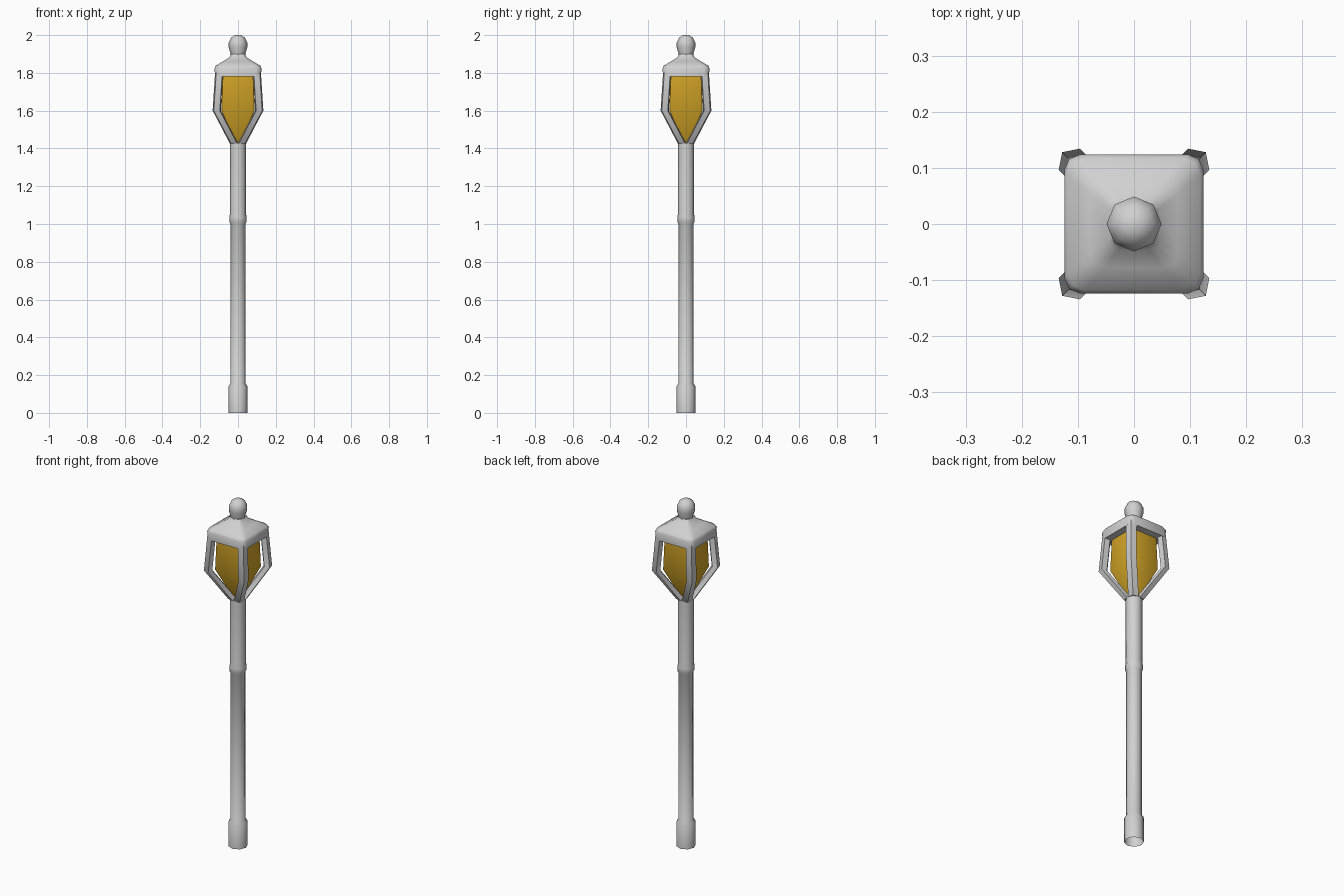
import bpy, bmesh
from math import cos, sin, pi, sqrt, radians

cube = bpy.data.objects.get("Cube")
if cube:
    bpy.data.objects.remove(cube)


def material(name, color):
    m = bpy.data.materials.new(name)
    m.use_nodes = True
    m.diffuse_color = (*color, 1)
    m.node_tree.nodes["Principled BSDF"].inputs["Base Color"].default_value = (*color, 1)
    return m


grey = material("pale grey metal", (0.64, 0.64, 0.64))
amber = material("amber glass", (0.66, 0.38, 0.02))


def loft(name, rings, mat, cap_start=True, cap_end=True, angle=50):
    """Skin a list of equal-length vertex rings into a smooth-shaded object."""
    bm = bmesh.new()
    loops = [[bm.verts.new(p) for p in ring] for ring in rings]
    n = len(loops[0])
    for a, b in zip(loops, loops[1:]):
        for i in range(n):
            j = (i + 1) % n
            bm.faces.new((a[i], a[j], b[j], b[i]))
    if cap_start:
        bm.faces.new(loops[0][::-1])
    if cap_end:
        bm.faces.new(loops[-1])
    bmesh.ops.recalc_face_normals(bm, faces=bm.faces)
    mesh = bpy.data.meshes.new(name)
    bm.to_mesh(mesh)
    bm.free()
    mesh.materials.append(mat)
    ob = bpy.data.objects.new(name, mesh)
    bpy.context.collection.objects.link(ob)
    bpy.ops.object.select_all(action='DESELECT')
    ob.select_set(True)
    bpy.context.view_layer.objects.active = ob
    bpy.ops.object.shade_smooth_by_angle(angle=radians(angle))
    return ob


def octagon(r, z):
    return [(r * cos(i * pi / 4), r * sin(i * pi / 4), z) for i in range(8)]


def cut_square(h, c, z):
    """Square of half-width h with its corners cut by c."""
    k = h - c
    m = h - c * 0.3
    quarter = [(h, -k), (h, k), (m, m)]
    ring = []
    for _ in range(4):
        ring += [(x, y, z) for x, y in quarter]
        quarter = [(-y, x) for x, y in quarter]
    return ring


# Post: base sleeve, lower shaft, joint ring and upper shaft
post = [(0.051, 0), (0.051, 0.14), (0.041, 0.155), (0.04, 1.0), (0.046, 1.012),
        (0.046, 1.035), (0.043, 1.05), (0.043, 1.43)]
loft("post", [octagon(r, z) for r, z in post], grey, cap_start=False)

# Glass: tapered square body with a pointed lower half
glass = [(0.012, 1.42), (0.088, 1.6), (0.082, 1.79)]
loft("lantern_glass", [cut_square(h, h * 0.08, z) for h, z in glass], amber, angle=30)

# Roof: shallow lid with a flared top
roof = [(0.122, 0.028, 1.78), (0.124, 0.028, 1.825), (0.118, 0.03, 1.838),
        (0.078, 0.025, 1.862), (0.046, 0.018, 1.882), (0.036, 0.014, 1.90)]
loft("lantern_roof", [cut_square(*r) for r in roof], grey)

# Finial: round knob on a short neck
knob = [(0.037, 1.88), (0.039, 1.9), (0.049, 1.935), (0.049, 1.962),
        (0.036, 1.988), (0.016, 1.999)]
loft("finial", [octagon(r, z) for r, z in knob] + [octagon(0.002, 2.0)], grey, angle=60)

# Corner struts: wedge section swept up the outside of the lantern
section = [(0.018, 0), (0, 0.027), (-0.025, 0.009), (-0.025, -0.009), (0, -0.027)]
stations = [(0.033, 1.425), (0.163, 1.6), (0.142, 1.83)]
for name, sx, sy in (("front_left", 1, -1), ("front_right", -1, -1),
                     ("back_left", 1, 1), ("back_right", -1, 1)):
    rings = []
    for r, z in stations:
        rings.append([(sx * (r + d - s) / sqrt(2), sy * (r + d + s) / sqrt(2), z)
                      for d, s in section])
    loft(name + "_strut", rings, grey, angle=45)
